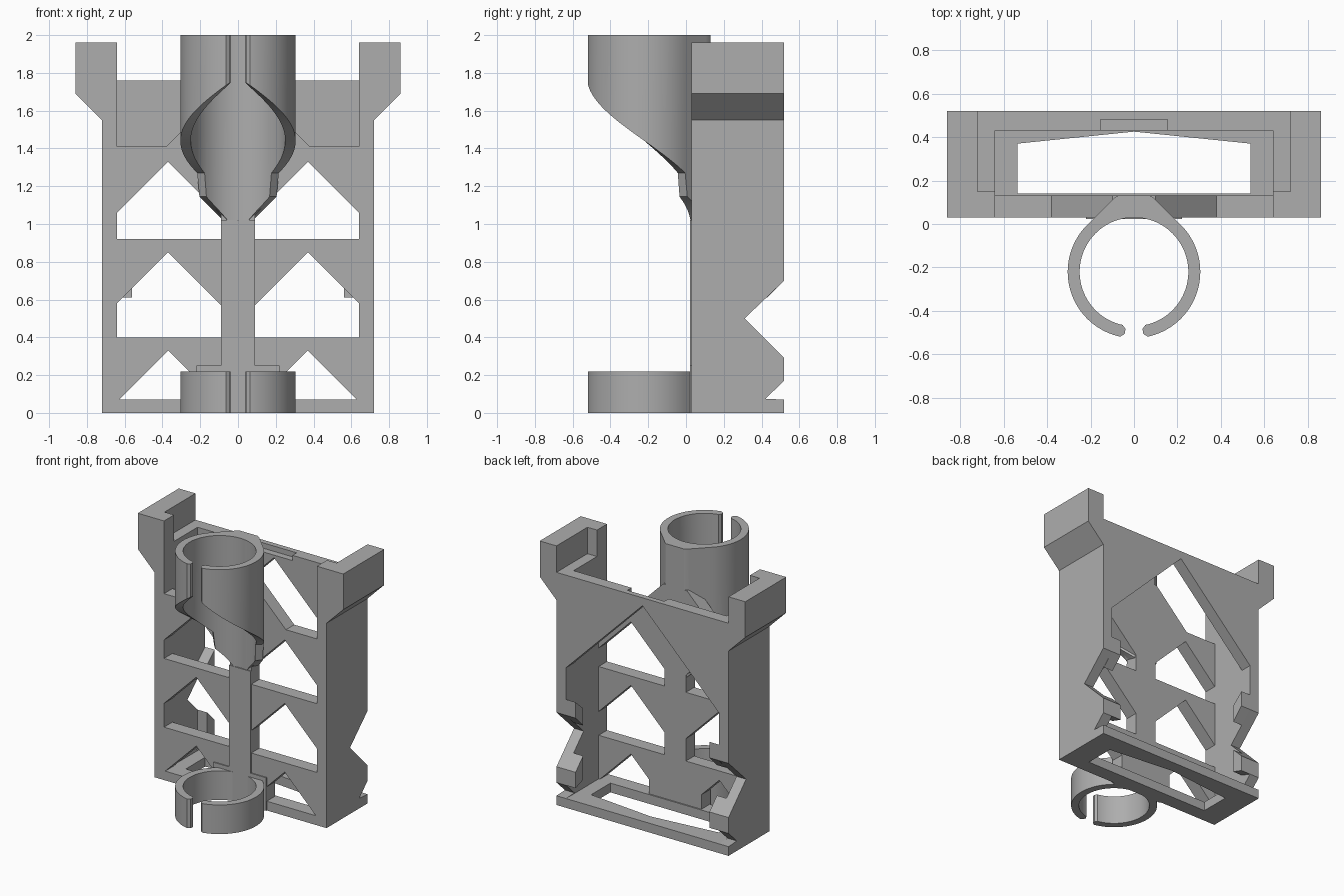
import bpy, bmesh, math

if "Cube" in bpy.data.objects:
    bpy.data.objects.remove(bpy.data.objects["Cube"])

grey = bpy.data.materials.new("plain grey")
grey.use_nodes = True
COLOUR = (0.42, 0.42, 0.42, 1)
grey.diffuse_color = COLOUR
grey.node_tree.nodes["Principled BSDF"].inputs["Base Color"].default_value = COLOUR


def finish(name, bm, smooth=False):
    bmesh.ops.recalc_face_normals(bm, faces=bm.faces[:])
    mesh = bpy.data.meshes.new(name)
    bm.to_mesh(mesh)
    bm.free()
    mesh.materials.append(grey)
    if smooth:
        for poly in mesh.polygons:
            poly.use_smooth = True
        mesh.set_sharp_from_angle(angle=math.radians(30))
    obj = bpy.data.objects.new(name, mesh)
    bpy.context.collection.objects.link(obj)
    return obj


def prism(name, axis, lo, hi, outline, holes=()):
    """Extrude an outline with holes along an axis."""
    place = {"x": lambda a, b, d: (d, a, b),
             "y": lambda a, b, d: (a, d, b),
             "z": lambda a, b, d: (a, b, d)}[axis]
    bm = bmesh.new()
    layers = []
    for d in (lo, hi):
        loops, edges = [], []
        for pts in (outline, *holes):
            ring = [bm.verts.new(place(a, b, d)) for a, b in pts]
            edges += [bm.edges.new((ring[i - 1], ring[i])) for i in range(len(ring))]
            loops.append(ring)
        bmesh.ops.triangle_fill(bm, use_beauty=True, edges=edges)
        layers.append(loops)
    for low, high in zip(*layers):
        for i in range(len(low)):
            bm.faces.new((low[i - 1], low[i], high[i], high[i - 1]))
    bmesh.ops.dissolve_limit(bm, angle_limit=0.01, verts=bm.verts[:], edges=bm.edges[:])
    return finish(name, bm)


def box(name, x, y, z):
    return prism(name, "z", *z, [(x[0], y[0]), (x[1], y[0]), (x[1], y[1]), (x[0], y[1])])


def both(pts):
    """Complete a half outline by reflecting it."""
    return pts + [(-a, b) for a, b in reversed(pts)]


def flip(pts):
    return [(-a, b) for a, b in pts]


# Split holder rings: round at the front, flared to a flat at the back
CENTRE, OUTER, INNER, FLAT = -0.22, 0.305, 0.25, 0.35


def outer_radius(t):
    phi = abs(math.pi - t)
    if phi > math.pi / 4:
        return OUTER
    return min(FLAT / math.cos(phi),
               OUTER * math.sqrt(2) / (math.sin(phi) + math.cos(phi)))


def holder(name, top, bottom):
    bm = bmesh.new()
    columns = []
    for deg in [8.5] + list(range(12, 349, 3)) + [351.5]:
        t = math.radians(deg)
        ro, ri = outer_radius(t), INNER
        if deg < 9 or deg > 351:
            ro, ri = ro - 0.016, ri + 0.016
        low = bottom(t)
        columns.append([bm.verts.new((r * math.sin(t), CENTRE - r * math.cos(t), z))
                        for r, z in ((ro, top), (ri, top), (ri, low), (ro, low))])
    for a, b in zip(columns, columns[1:]):
        for i in range(4):
            bm.faces.new((a[i - 1], a[i], b[i], b[i - 1]))
    bm.faces.new(columns[0])
    bm.faces.new(columns[-1])
    return finish(name, bm, smooth=True)


def spiral_bottom(t):
    turn = min(t, 2 * math.pi - t)
    if turn > math.radians(137):
        return max(1.0, 0.94 + outer_radius(t) * math.sin(turn))
    return 1.78 - 0.68 * turn / math.pi


holder("upper_holder", 2.0, spiral_bottom)
holder("lower_holder", 0.22, lambda t: 0.0)
box("lower_holder_backing", (-0.22, 0.22), (0.022, 0.13), (0, 0.25))

# Front lattice with house-shaped openings
openings = [[(0.11, 0.07), (0.63, 0.07), (0.37, 0.33)]]
for base, eave, peak in ((0.40, 0.58, 0.85), (0.92, 1.06, 1.33)):
    openings.append([(0.09, base), (0.64, base), (0.64, eave), (0.37, peak), (0.09, eave - 0.01)])
openings += [flip(o) for o in openings]
front = both([(0.72, 0), (0.72, 1.41), (0.38, 1.41), (0.10, 1.69)])
prism("front_lattice", "y", 0.03, 0.13, front, openings)
box("centre_post", (-0.09, 0.09), (0.022, 0.13), (0, 1.02))

# Back panel with a gabled underside and a shallow recess on top
gable = [(0.64, 1.76), (0.64, 1.06), (0, 1.70), (-0.64, 1.06), (-0.64, 1.76)]
prism("back_panel_inner", "y", 0.43, 0.48,
      both([(0.64, 1.06), (0.64, 1.76), (0.155, 1.76), (0.155, 1.72)]) + [(0, 1.70)])
prism("back_panel_outer", "y", 0.48, 0.52, gable)

# Base plate with its opening
prism("base_plate", "z", 0, 0.07,
      both([(0.72, 0.03), (0.72, 0.52)]),
      [[(-0.535, 0.14), (0.535, 0.14), (0.535, 0.37), (0, 0.425), (-0.535, 0.37)]])

# Side walls, inner lugs and top clips
wall = [(0.03, 0), (0.52, 0), (0.52, 0.07), (0.42, 0.075), (0.52, 0.17), (0.52, 0.29),
        (0.31, 0.50), (0.52, 0.70), (0.52, 1.76), (0.03, 1.76)]
upper_lug = [(0.43, 0.61), (0.52, 0.70), (0.52, 0.82), (0.43, 0.74)]
lower_lug = [(0.43, 0.38), (0.52, 0.29), (0.52, 0.17), (0.43, 0.20)]
clip = [(0.72, 1.55), (0.86, 1.69), (0.86, 1.96), (0.72, 1.96)]
for side, s in (("left", 1), ("right", -1)):
    prism(side + "_wall", "x", s * 0.64, s * 0.72, wall)
    prism(side + "_upper_lug", "x", s * 0.56, s * 0.64, upper_lug)
    prism(side + "_lower_lug", "x", s * 0.56, s * 0.64, lower_lug)
    prism(side + "_clip", "y", 0.03, 0.52, clip if s > 0 else flip(clip))
    box(side + "_clip_front", sorted((s * 0.64, s * 0.72)), (0.03, 0.15), (1.76, 1.96))
